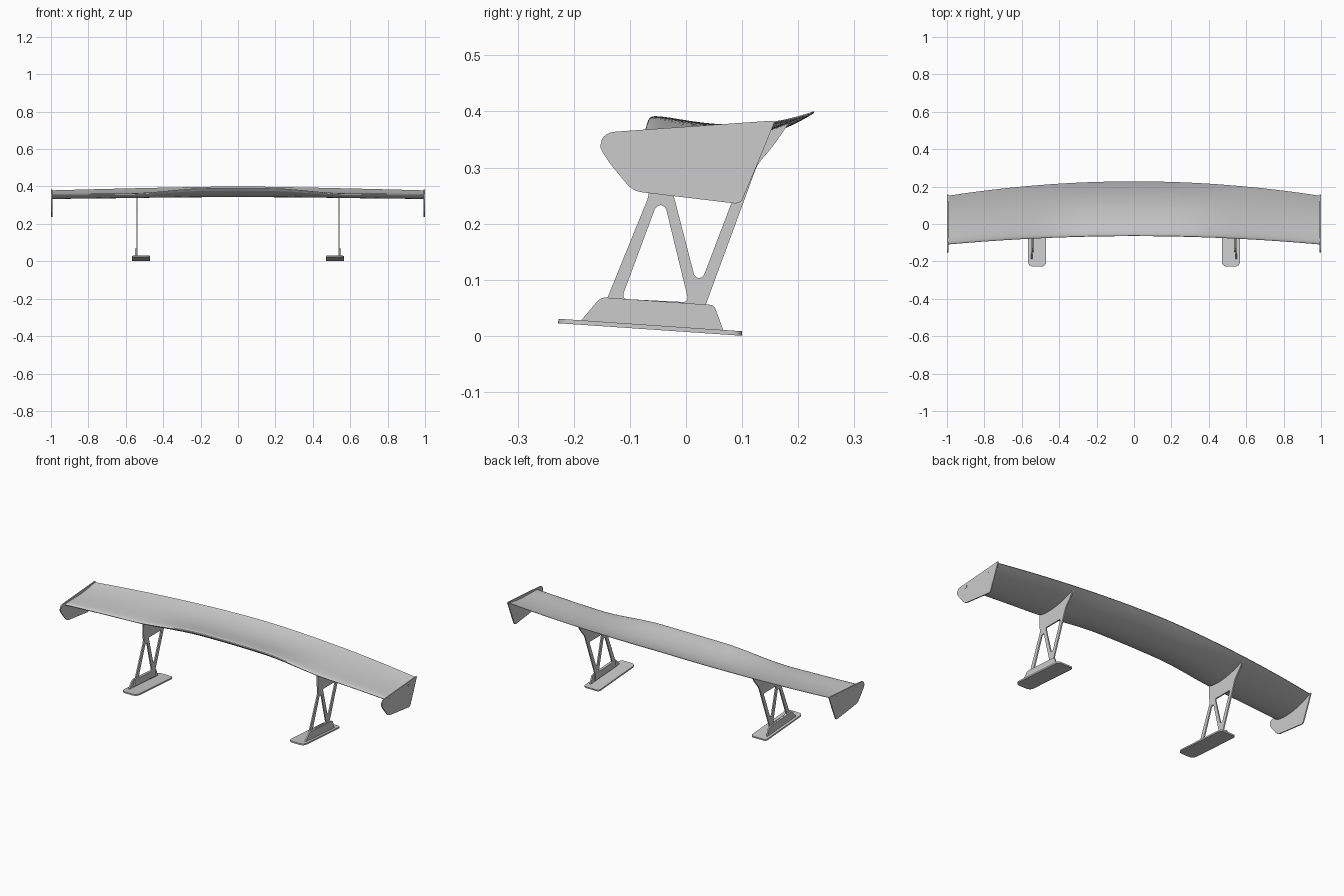
import bpy, bmesh, math
from mathutils import Matrix, Vector

if "Cube" in bpy.data.objects:
    bpy.data.objects.remove(bpy.data.objects["Cube"])

# local (x, y, z) -> world (y, z, x): profiles are drawn in the side view
SIDE = Matrix(((0, 0, 1, 0), (1, 0, 0, 0), (0, 1, 0, 0), (0, 0, 0, 1)))


def finish(name, bm, angle=30):
    bmesh.ops.remove_doubles(bm, verts=bm.verts, dist=1e-5)
    bmesh.ops.recalc_face_normals(bm, faces=bm.faces)
    mesh = bpy.data.meshes.new(name)
    bm.to_mesh(mesh)
    bm.free()
    ob = bpy.data.objects.new(name, mesh)
    bpy.context.collection.objects.link(ob)
    bpy.ops.object.select_all(action='DESELECT')
    ob.select_set(True)
    bpy.context.view_layer.objects.active = ob
    bpy.ops.object.shade_smooth_by_angle(angle=math.radians(angle))
    return ob


def rounded(corners):
    """Round each (u, v, radius) corner with a short quadratic arc."""
    out = []
    for i, (u, v, r) in enumerate(corners):
        p = Vector((u, v))
        if r == 0:
            out.append(p)
            continue
        a = Vector(corners[i - 1][:2]) - p
        b = Vector(corners[(i + 1) % len(corners)][:2]) - p
        a, b = p + a.normalized() * r, p + b.normalized() * r
        for k in range(7):
            t = k / 6
            out.append(a * (1 - t) ** 2 + p * 2 * t * (1 - t) + b * t * t)
    return out


def plate(name, loops, thick, matrix):
    """Flat plate from an outline plus optional hole loops."""
    cu = bpy.data.curves.new(name, 'CURVE')
    cu.dimensions, cu.fill_mode, cu.extrude = '2D', 'BOTH', thick / 2
    for loop in loops:
        pts = rounded(loop)
        sp = cu.splines.new('POLY')
        sp.points.add(len(pts) - 1)
        for q, p in zip(sp.points, pts):
            q.co = (p.x, p.y, 0, 1)
        sp.use_cyclic_u = True
    tmp = bpy.data.objects.new(name + "_outline", cu)
    bpy.context.collection.objects.link(tmp)
    dg = bpy.context.evaluated_depsgraph_get()
    mesh = bpy.data.meshes.new_from_object(tmp.evaluated_get(dg))
    bm = bmesh.new()
    bm.from_mesh(mesh)
    bm.transform(matrix)
    bpy.data.objects.remove(tmp)
    bpy.data.curves.remove(cu)
    bpy.data.meshes.remove(mesh)
    return finish(name, bm)


def wing_point(x, s, side):
    """Point of the wing section at span x, chord fraction s; side 1 top, 0 middle, -1 bottom."""
    a = abs(x)
    t = min(max((a - 0.18) / 0.42, 0), 1)
    t = t * t * (3 - 2 * t)
    le = Vector((-0.065 - 0.045 * a * a, 0.387 - 0.029 * t - 0.006 * a))
    te = Vector((0.228 - 0.078 * a * a, 0.399 - 0.021 * a ** 1.3))
    camber = 0.032 - 0.016 * t
    half = (0.034 - 0.008 * t) * 2.5 * (1.4845 * math.sqrt(s) - 0.63 * s - 1.758 * s * s
                                      + 1.4215 * s ** 3 - 0.5075 * s ** 4) * 0.4
    half += 0.001 * s
    p = le.lerp(te, s)
    return Vector((x, p.x, p.y - camber * 4 * s * (1 - s) + side * half))


# wing: lofted aerofoil sections
N, M = 64, 18
frac = [(1 - math.cos(math.pi * k / M)) / 2 for k in range(M + 1)]
bm = bmesh.new()
rings = []
for i in range(N + 1):
    x = 0.993 * (2 * i / N - 1)
    pts = [wing_point(x, s, 1) for s in reversed(frac)]
    pts += [wing_point(x, s, -1) for s in frac[1:]]
    rings.append([bm.verts.new(p) for p in pts])
for r0, r1 in zip(rings, rings[1:]):
    for k in range(len(r0)):
        j = (k + 1) % len(r0)
        bm.faces.new((r0[k], r0[j], r1[j], r1[k]))
bm.faces.new(rings[0])
bm.faces.new(rings[-1])
finish("wing", bm, 40)

# side profiles (y, z, corner radius)
endplate = [(-0.155, 0.362, 0.03), (0.159, 0.384, 0.007), (0.128, 0.308, 0), (0.097, 0.235, 0.012),
            (-0.095, 0.258, 0.018), (-0.136, 0.308, 0.01), (-0.152, 0.332, 0.01)]
bracket = [(-0.19, 0.024, 0), (-0.152, 0.069, 0.01), (0.05, 0.055, 0.008), (0.067, 0.009, 0)]
wing_seat = [(p.y, p.z, 0) for p in (wing_point(0.54, s, -0.3) for s in
             (0.03, 0.1, 0.2, 0.35, 0.5, 0.65, 0.8, 0.93))]
upright = [(-0.15, 0.03, 0), (-0.14, 0.068, 0), (-0.066, 0.25, 0.01), (-0.07, 0.30, 0.02)] + wing_seat + [
    (0.155, 0.338, 0.02), (0.127, 0.305, 0.01), (0.035, 0.055, 0), (0.035, 0.02, 0)]
front_hole = [(-0.115, 0.066, 0.012), (-0.053, 0.233, 0.01), (-0.037, 0.233, 0.01), (0.005, 0.06, 0.012)]
rear_hole = [(-0.024, 0.258, 0.01), (0.016, 0.103, 0.009), (0.030, 0.103, 0.009), (0.089, 0.258, 0.01)]
foot = [(-0.048, -0.164, 0.03), (0.048, -0.164, 0.03), (0.048, 0.164, 0.018), (-0.048, 0.164, 0.018)]

for side, label in ((1, "right"), (-1, "left")):
    def at(x):
        return Matrix.Translation((side * x, 0, 0)) @ SIDE

    # end plates with small square fixings
    plate(label + "_end_plate", [endplate], 0.006, at(0.996))
    for n, (y, z) in enumerate(((-0.085, 0.347), (0.087, 0.36))):
        h = 0.0065
        sq = [(y - h, z - h, 0), (y + h, z - h, 0), (y + h, z + h, 0), (y - h, z + h, 0)]
        plate(f"{label}_fixing_{n + 1}", [sq], 0.002, at(0.999))

    # truss upright, lower bracket and sloping foot
    plate(label + "_upright", [upright, front_hole, rear_hole], 0.007, at(0.54))
    plate(label + "_bracket", [bracket], 0.008, at(0.5475))
    tilt = Matrix.Translation((side * 0.518, -0.064, 0.0155)) @ Matrix.Rotation(-0.068, 4, 'X')
    plate(label + "_foot", [foot], 0.008, tilt)
